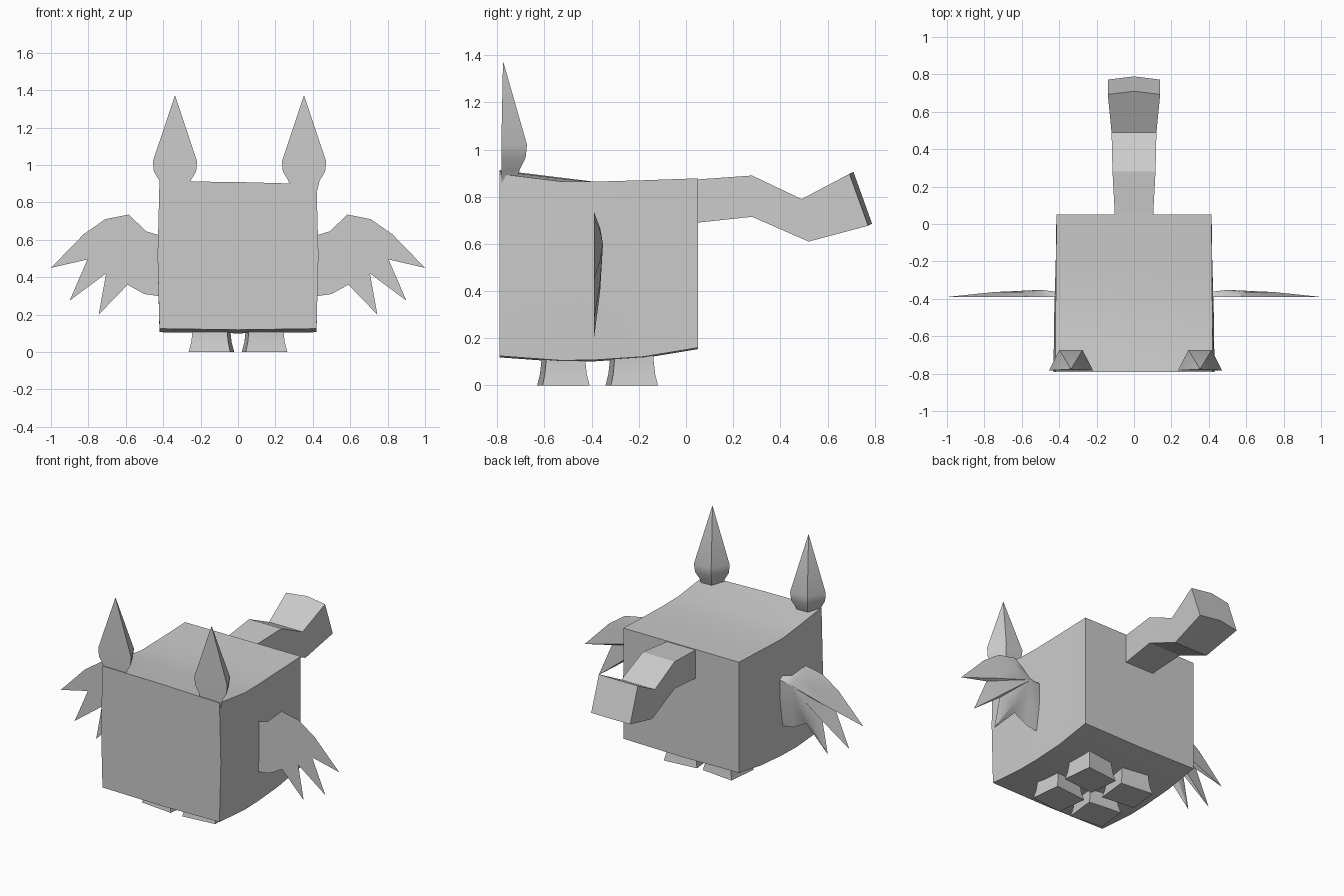
import bpy
from math import radians
from mathutils import Matrix, Vector

cube = bpy.data.objects.get("Cube")
if cube:
    bpy.data.objects.remove(cube, do_unlink=True)

grey = bpy.data.materials.new("plain grey")
grey.use_nodes = True
grey.diffuse_color = (0.6, 0.6, 0.6, 1)
grey.node_tree.nodes["Principled BSDF"].inputs["Base Color"].default_value = (0.6, 0.6, 0.6, 1)


def make(name, verts, faces, angle=30):
    mesh = bpy.data.meshes.new(name)
    mesh.from_pydata([tuple(v) for v in verts], [], faces)
    mesh.materials.append(grey)
    obj = bpy.data.objects.new(name, mesh)
    bpy.context.collection.objects.link(obj)
    bpy.ops.object.select_all(action="DESELECT")
    obj.select_set(True)
    bpy.context.view_layer.objects.active = obj
    bpy.ops.object.mode_set(mode="EDIT")
    bpy.ops.mesh.select_all(action="SELECT")
    bpy.ops.mesh.normals_make_consistent(inside=False)
    bpy.ops.object.mode_set(mode="OBJECT")
    bpy.ops.object.shade_smooth_by_angle(angle=radians(angle))
    return obj


def loft(name, rings, angle=30):
    """Skin equal-sized rings of points and cap both ends."""
    n = len(rings[0])
    verts = [p for ring in rings for p in ring]
    faces = [(k * n + i, k * n + (i + 1) % n, (k + 1) * n + (i + 1) % n, (k + 1) * n + i)
             for k in range(len(rings) - 1) for i in range(n)]
    faces += [tuple(range(n)), tuple(range(len(verts) - n, len(verts)))]
    return make(name, verts, faces, angle)


# Body: a softly warped box, lofted front to back
# columns: y, half width at corners, half width at middle, bottom z, top z, top tilt
stations = [(-0.79, 0.42, 0.43, 0.125, 0.905, 0.008),
            (-0.53, 0.42, 0.428, 0.106, 0.873, 0.008),
            (-0.39, 0.418, 0.424, 0.108, 0.864, 0),
            (-0.18, 0.416, 0.418, 0.122, 0.87, 0),
            (0.05, 0.415, 0.415, 0.16, 0.878, 0)]
rings = []
for y, w, m, low, high, tilt in stations:
    mid = (low + high) / 2
    rings.append([(-w, y, low), (0, y, low - 0.006), (w, y, low), (m, y, mid),
                  (w, y, high - tilt), (0, y, high + tilt / 2), (-w, y, high + tilt), (-m, y, mid)])
loft("body", rings)

# Tail: a bent bar that widens toward its slightly bulged end
tail = [(0, 0.87, 0, 0.685, 0.1), (0.28, 0.89, 0.28, 0.715, 0.115),
        (0.49, 0.79, 0.52, 0.61, 0.12), (0.693, 0.897, 0.772, 0.677, 0.14)]
rings = []
for k, (ty, tz, by, bz, w) in enumerate(tail):
    bulge = 0.017 if k == 3 else 0
    rings.append([(-w, ty, tz), (0, ty + bulge, tz + bulge / 2), (w, ty, tz),
                  (w, by, bz), (0, by + bulge, bz + bulge / 2), (-w, by, bz)])
loft("tail", rings, 20)

# Wing outline (x, z), from the hidden root around the feather tips
outline = [(0.3, 0.62), (0.43, 0.627), (0.49, 0.645), (0.585, 0.735), (0.71, 0.71),
           (0.825, 0.63), (1, 0.45), (0.805, 0.495), (0.9, 0.275), (0.705, 0.42),
           (0.745, 0.2), (0.59, 0.36), (0.5, 0.31), (0.43, 0.3), (0.3, 0.3)]


def wing(name, side):
    n = len(outline)
    cx, cz = 0.5, 0.6
    verts = [(side * x, -0.39, z) for x, z in outline]
    verts += [(side * (x + cx) / 2, -0.364, (z + cz) / 2) for x, z in outline]
    verts.append((side * cx, -0.352, cz))
    faces = [tuple(range(n))]
    for i in range(n):
        j = (i + 1) % n
        faces += [(i, j, n + j, n + i), (n + i, n + j, 2 * n)]
    make(name, verts, faces)


# Ear: wedge-shaped horn, flat in front and narrower behind
def ear(name, cx, lift):
    levels = [(0.86, 0.07, 0.035, -0.72), (0.915, 0.083, 0.042, -0.705),
              (0.965, 0.113, 0.058, -0.68), (1.02, 0.118, 0.062, -0.674),
              (1.37, 0.001, 0.001, -0.774)]
    rings = [[(cx - f, -0.783 if z < 1.3 else -0.776, z + lift), (cx + f, -0.783 if z < 1.3 else -0.776, z + lift),
              (cx + b, back, z + lift), (cx - b, back, z + lift)] for z, f, b, back in levels]
    loft(name, rings, 25)


# Foot: flared block turned slightly outward
def foot(name, side, cy):
    turn = Matrix.Rotation(radians(6 * side), 3, "Z")
    rings = []
    for z, s in [(0, 1), (0.05, 0.89), (0.1, 0.84), (0.15, 0.82)]:
        corners = [(-1, -1), (1, -1), (1, 1), (-1, 1)]
        rings.append([turn @ Vector((a * 0.112 * s, b * 0.1 * s, z)) + Vector((side * 0.142, cy, 0))
                      for a, b in corners])
    loft(name, rings)


for label, side in (("left", 1), ("right", -1)):
    wing(label + "_wing", side)
    ear(label + "_ear", 0.353 if side > 0 else -0.337, 0)
    foot(label + "_front_foot", side, -0.52)
    foot(label + "_back_foot", side, -0.23)
